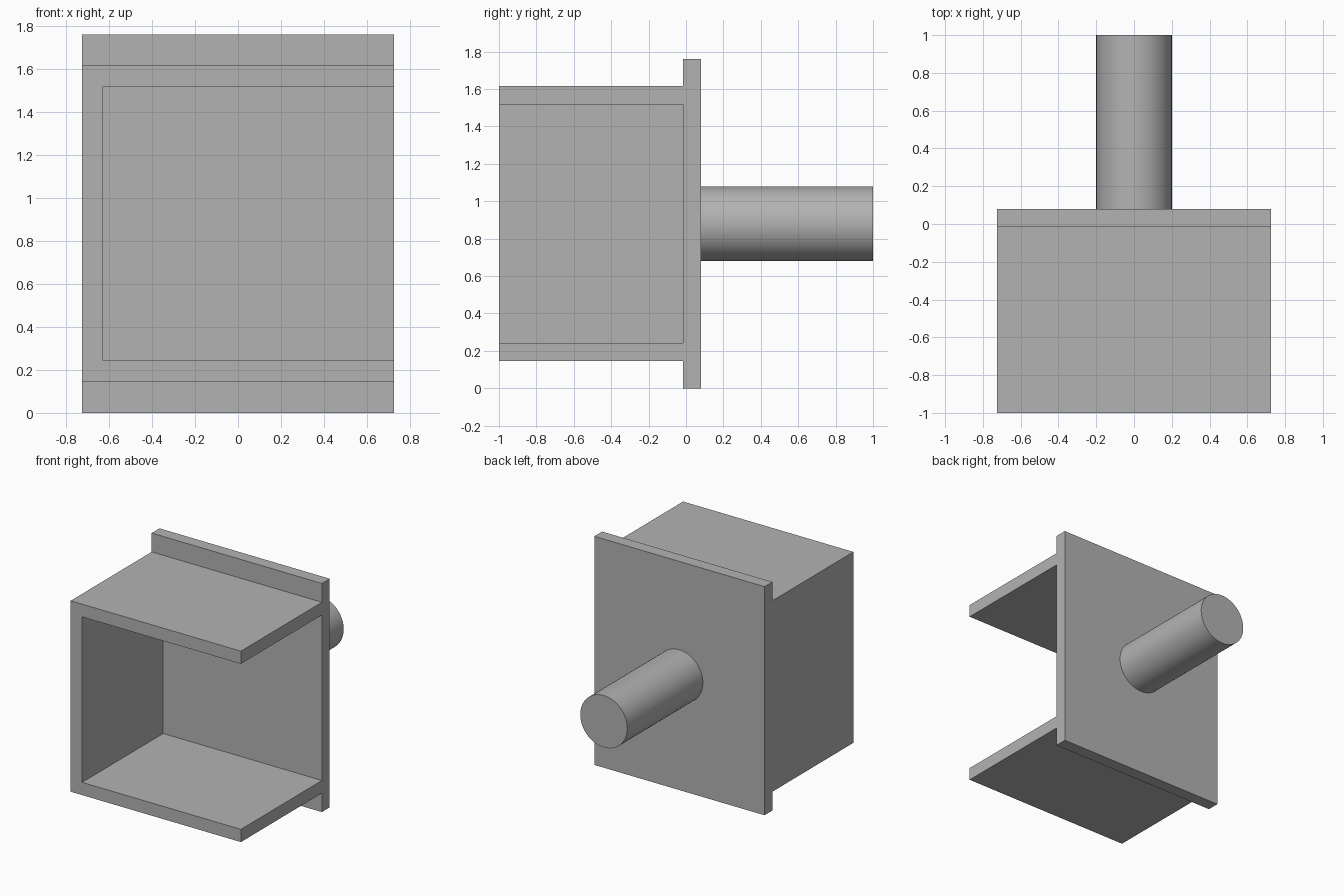
import bpy
import bmesh
from mathutils import Matrix, Vector

if "Cube" in bpy.data.objects:
    bpy.data.objects.remove(bpy.data.objects["Cube"], do_unlink=True)

# One plain grey for the whole bracket
GREY = (0.45, 0.45, 0.45, 1.0)
grey = bpy.data.materials.new("plain_grey")
grey.use_nodes = True
grey.diffuse_color = GREY
grey.node_tree.nodes["Principled BSDF"].inputs["Base Color"].default_value = GREY

HALF_W = 0.725
PLATE_FRONT, PLATE_BACK = -0.015, 0.08
HEIGHT = 1.76
WALL = 0.098


def finish(bm, name):
    bmesh.ops.recalc_face_normals(bm, faces=bm.faces)
    mesh = bpy.data.meshes.new(name)
    bm.to_mesh(mesh)
    bm.free()
    mesh.materials.append(grey)
    obj = bpy.data.objects.new(name, mesh)
    bpy.context.collection.objects.link(obj)
    return obj


def extrude_profile(name, points, y0, y1):
    """Extrude an x-z outline along y."""
    bm = bmesh.new()
    face = bm.faces.new([bm.verts.new((x, y0, z)) for x, z in points])
    result = bmesh.ops.extrude_face_region(bm, geom=[face])
    verts = [v for v in result["geom"] if isinstance(v, bmesh.types.BMVert)]
    bmesh.ops.translate(bm, verts=verts, vec=Vector((0, y1 - y0, 0)))
    return finish(bm, name)


# Back plate
plate = extrude_profile(
    "back_plate",
    [(-HALF_W, 0), (HALF_W, 0), (HALF_W, HEIGHT), (-HALF_W, HEIGHT)],
    PLATE_FRONT, PLATE_BACK)

# C-shaped channel: two shelves joined by one side wall
low, high = 0.145, HEIGHT - 0.145
inner_x = -HALF_W + WALL
channel = extrude_profile(
    "channel",
    [(-HALF_W, low), (HALF_W, low), (HALF_W, low + WALL), (inner_x, low + WALL),
     (inner_x, high - WALL), (HALF_W, high - WALL), (HALF_W, high), (-HALF_W, high)],
    -1.0, PLATE_FRONT)

# Round shaft behind the plate
bm = bmesh.new()
length = 1.0 - PLATE_BACK
place = (Matrix.Translation((0, PLATE_BACK + length / 2, HEIGHT / 2))
         @ Matrix.Rotation(1.5707963, 4, "X"))
bmesh.ops.create_cone(bm, cap_ends=True, segments=64, radius1=0.2,
                      radius2=0.2, depth=length, matrix=place)
shaft = finish(bm, "shaft")

bpy.ops.object.select_all(action="DESELECT")
shaft.select_set(True)
bpy.context.view_layer.objects.active = shaft
bpy.ops.object.shade_smooth_by_angle()
